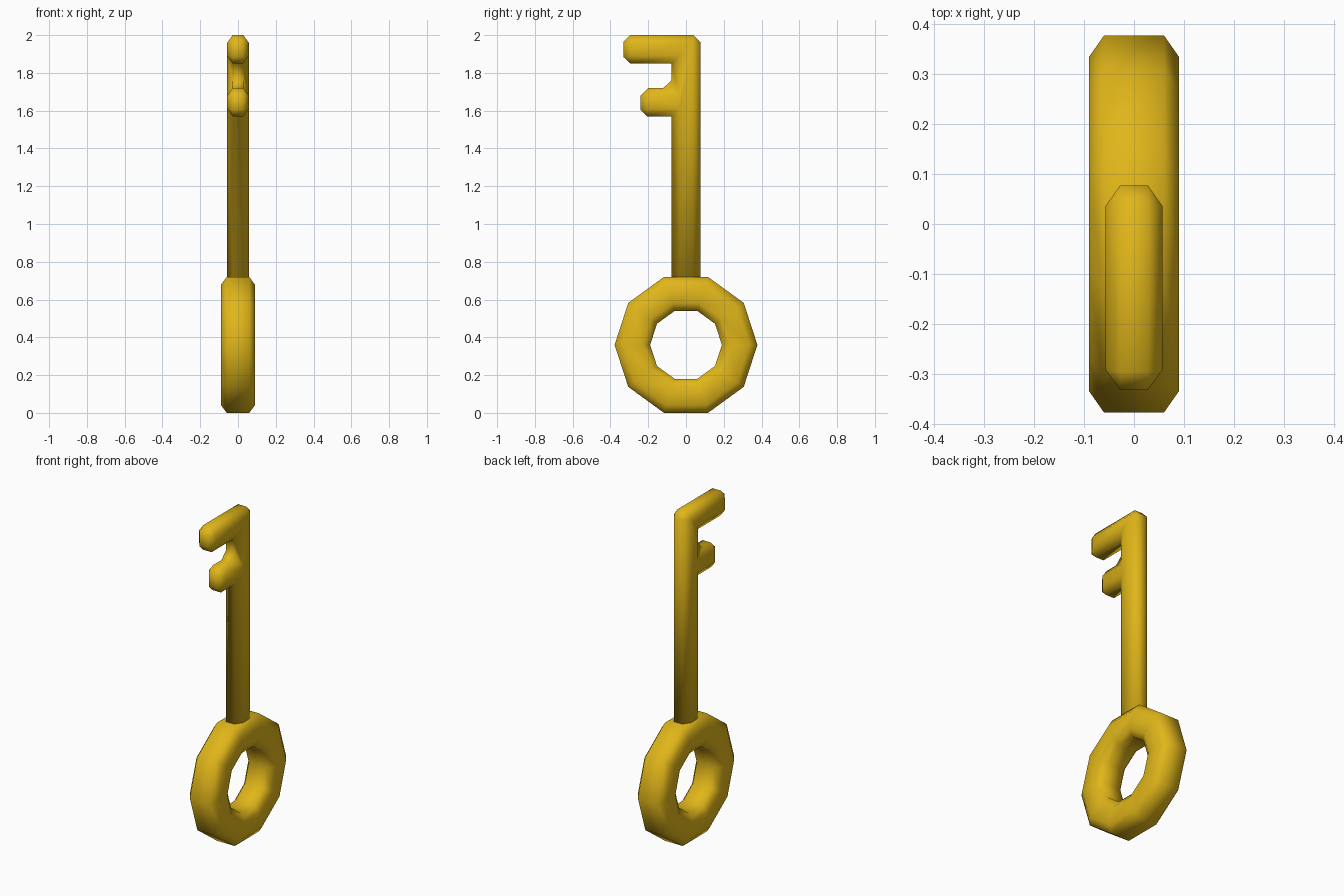
import bpy, bmesh, math

if "Cube" in bpy.data.objects:
    bpy.data.objects.remove(bpy.data.objects["Cube"])

gold = bpy.data.materials.new("gold")
gold.diffuse_color = (0.75, 0.47, 0.01, 1)
gold.use_nodes = True
gold.node_tree.nodes["Principled BSDF"].inputs["Base Color"].default_value = gold.diffuse_color


def finish(name, bm):
    bmesh.ops.remove_doubles(bm, verts=bm.verts, dist=0.0005)
    bmesh.ops.recalc_face_normals(bm, faces=bm.faces)
    for f in bm.faces:
        f.smooth = True
    me = bpy.data.meshes.new(name)
    bm.to_mesh(me)
    bm.free()
    me.materials.append(gold)
    ob = bpy.data.objects.new(name, me)
    bpy.context.collection.objects.link(ob)
    return ob


def bridge(bm, a, b):
    n = len(a)
    for i in range(n):
        j = (i + 1) % n
        bm.faces.new((a[i], a[j], b[j], b[i]))


# Ring handle: chamfered rectangular section swept round a decagon
section = [(0.378, -0.06), (0.378, 0.06), (0.335, 0.09), (0.232, 0.09),
           (0.19, 0.06), (0.19, -0.06), (0.232, -0.09), (0.335, -0.09)]
bm = bmesh.new()
SIDES = 10
rings = []
for k in range(SIDES):
    a = 2 * math.pi * k / SIDES
    rings.append([bm.verts.new((x, r * math.cos(a), 0.36 + r * math.sin(a)))
                  for r, x in section])
for k in range(SIDES):
    bridge(bm, rings[k], rings[(k + 1) % SIDES])
finish("ring_handle", bm)

# Shaft with two teeth: (outer y, outer z, inset y, inset z) around the profile
profile = [
    (0.077, 0.70, 0.036, 0.70),
    (0.077, 1.963, 0.036, 1.96),
    (0.04, 2.0, 0.036, 1.96),
    (-0.295, 2.0, -0.292, 1.96),
    (-0.332, 1.965, -0.292, 1.96),
    (-0.332, 1.885, -0.292, 1.89),
    (-0.295, 1.85, -0.292, 1.89),
    (-0.077, 1.85, -0.036, 1.89),
    (-0.077, 1.76, -0.036, 1.68),
    (-0.12, 1.72, -0.036, 1.68),
    (-0.20, 1.72, -0.20, 1.68),
    (-0.24, 1.68, -0.20, 1.68),
    (-0.24, 1.605, -0.20, 1.61),
    (-0.205, 1.57, -0.20, 1.61),
    (-0.077, 1.57, -0.036, 1.61),
    (-0.077, 0.70, -0.036, 0.70),
]
bm = bmesh.new()
layers = []
for x, inset in ((-0.057, 1), (-0.028, 0), (0.028, 0), (0.057, 1)):
    layers.append([bm.verts.new((x, *(p[2:] if inset else p[:2]))) for p in profile])
for a, b in zip(layers, layers[1:]):
    bridge(bm, a, b)
bm.faces.new(layers[0])
bm.faces.new(layers[-1])
finish("shaft_and_teeth", bm)
